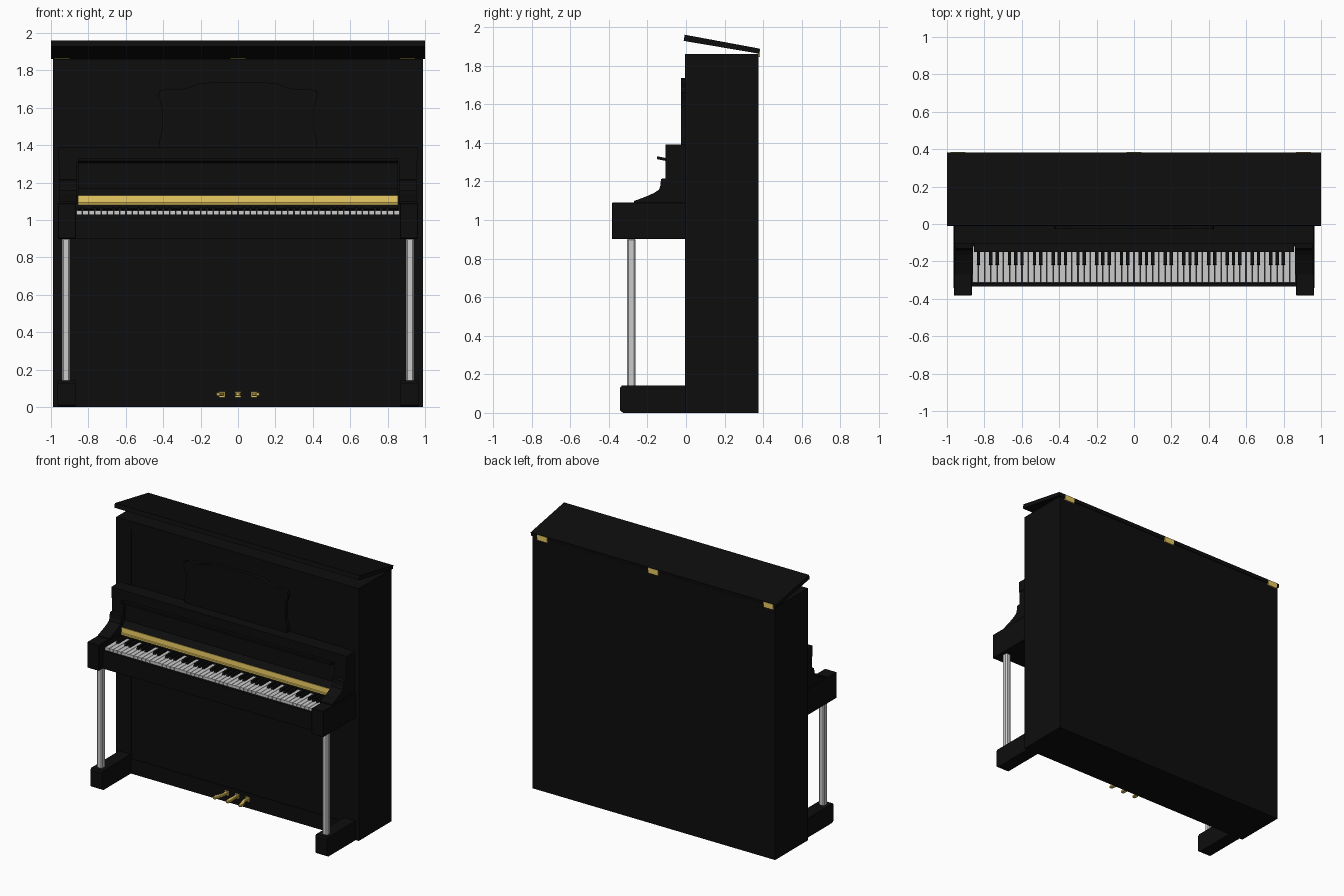
import bpy, bmesh, math
from mathutils import Vector

if "Cube" in bpy.data.objects:
    bpy.data.objects.remove(bpy.data.objects["Cube"])


def material(name, rgb):
    m = bpy.data.materials.new(name)
    m.diffuse_color = (*rgb, 1)
    m.use_nodes = True
    m.node_tree.nodes["Principled BSDF"].inputs["Base Color"].default_value = m.diffuse_color
    return m


BLACK = material("black_lacquer", (0.004, 0.004, 0.004))
GOLD = material("brass", (0.8, 0.58, 0.12))


def finish(name, bm, mat, bevel=0):
    bmesh.ops.recalc_face_normals(bm, faces=bm.faces)
    me = bpy.data.meshes.new(name)
    bm.to_mesh(me)
    bm.free()
    ob = bpy.data.objects.new(name, me)
    bpy.context.collection.objects.link(ob)
    if mat:
        me.materials.append(mat)
    if bevel:
        mod = ob.modifiers.new("bevel", 'BEVEL')
        mod.width, mod.segments = bevel, 1
    return ob


def add_prism(bm, pts, offset):
    face = bm.faces.new([bm.verts.new(p) for p in pts])
    ext = bmesh.ops.extrude_face_region(bm, geom=[face])
    verts = [v for v in ext["geom"] if isinstance(v, bmesh.types.BMVert)]
    bmesh.ops.translate(bm, verts=verts, vec=Vector(offset))


def side_profile(name, yz, x0, x1, mat=BLACK, bevel=0):
    bm = bmesh.new()
    add_prism(bm, [(x0, y, z) for y, z in yz], (x1 - x0, 0, 0))
    return finish(name, bm, mat, bevel)


def rect(y0, y1, z0, z1):
    return [(y0, z0), (y1, z0), (y1, z1), (y0, z1)]


def box(name, x0, x1, y0, y1, z0, z1, mat=BLACK, bevel=0):
    return side_profile(name, rect(y0, y1, z0, z1), x0, x1, mat, bevel)


# Case, tilted lid and trim
box("case", -0.99, 0.99, 0.0, 0.375, 0, 1.86)
side_profile("open_lid", [(-0.012, 1.928), (0.378, 1.862), (0.382, 1.888), (-0.007, 1.96)], -1, 1)
for i, x in enumerate((-0.94, 0, 0.905)):
    box(f"lid_hinge_{i}", x - 0.04, x + 0.04, 0.374, 0.384, 1.845, 1.885, GOLD)
for s in (-1, 1):
    a, b = sorted((s * 0.87, s * 0.99))
    box("front_stile", a, b, -0.006, 0.01, 0, 1.86)
box("base_board", -0.87, 0.87, -0.006, 0.01, 0, 0.11)
box("top_rail", -0.87, 0.87, -0.006, 0.01, 1.8, 1.86)

# Shaped music desk: half outline mirrored
half = [(0.42, 1.39), (0.42, 1.43), (0.405, 1.48), (0.403, 1.58), (0.41, 1.62),
        (0.427, 1.66), (0.42, 1.69), (0.38, 1.703), (0.32, 1.697), (0.26, 1.71),
        (0.21, 1.73), (0.12, 1.737)]
outline = half + [(-x, z) for x, z in reversed(half)]
bm = bmesh.new()
add_prism(bm, [(x, -0.026, z) for x, z in outline], (0, 0.03, 0))
finish("music_desk", bm, BLACK)

# Shelf above the keys, fallboard, lip and brass strip
box("desk_shelf", -0.96, 0.96, -0.105, 0.005, 1.31, 1.39)
side_profile("fallboard", [(0, 1.03), (-0.135, 1.06), (-0.135, 1.13), (-0.095, 1.17),
                           (-0.09, 1.31), (0, 1.31)], -0.855, 0.855)
side_profile("fallboard_lip", [(-0.15, 1.315), (-0.1, 1.305), (-0.1, 1.32), (-0.15, 1.33)],
             -0.855, 0.855)
side_profile("brass_strip", [(-0.145, 1.08), (-0.12, 1.08), (-0.12, 1.132), (-0.137, 1.132),
                             (-0.139, 1.095), (-0.145, 1.092)], -0.855, 0.855, GOLD)

# Key bed and key slip
box("key_bed", -0.87, 0.87, -0.315, 0.005, 0.9, 1.02)
box("key_slip", -0.87, 0.87, -0.335, -0.315, 0.9, 1.03)

# Keys: 52 white and 36 black, starting on A
white, black = bmesh.new(), bmesh.new()
pitch = 1.73 / 52
for i in range(52):
    x = -0.865 + i * pitch
    add_prism(white, [(x + 0.0015, y, z) for y, z in rect(-0.314, -0.118, 1.015, 1.05)],
              (pitch - 0.003, 0, 0))
    if i % 7 in (0, 2, 3, 5, 6) and i < 51:
        prof = [(-0.222, 1.045), (-0.12, 1.045), (-0.12, 1.07), (-0.213, 1.07)]
        add_prism(black, [(x + pitch - 0.009, y, z) for y, z in prof], (0.018, 0, 0))
finish("white_keys", white, None)
finish("black_keys", black, BLACK)

# Arms, scrolls, legs and feet on both sides
scroll = [(0, 1.085), (-0.27, 1.085), (-0.27, 1.098), (-0.21, 1.12), (-0.165, 1.14), (-0.14, 1.157),
          (-0.132, 1.18), (-0.13, 1.213), (-0.105, 1.216), (-0.105, 1.32), (0, 1.32)]
for s, side in ((-1, "left"), (1, "right")):
    def span(a, b):
        return sorted((s * a, s * b))
    box(f"{side}_arm", *span(0.867, 0.963), -0.383, 0.005, 0.9, 1.09, bevel=0.003)
    side_profile(f"{side}_scroll", scroll, *span(0.86, 0.955))
    box(f"{side}_leg", *span(0.898, 0.941), -0.305, -0.262, 0.135, 0.905, None, 0.008)
    side_profile(f"{side}_foot", [(0.005, 0), (-0.325, 0), (-0.342, 0.012), (-0.342, 0.13),
                                  (-0.332, 0.142), (0.005, 0.142)], *span(0.87, 0.965))

# Pedals: outer two flare away from the middle
for name, s in (("left", -1), ("middle", 0), ("right", 1)):
    x = s * 0.085
    bm = bmesh.new()
    pts = [(x - 0.011, 0.01), (x + 0.011, 0.01), (x + 0.011, -0.05), (x + s * 0.018 + 0.015, -0.1),
           (x + s * 0.02 + 0.01, -0.13), (x + s * 0.02 - 0.01, -0.13),
           (x + s * 0.018 - 0.015, -0.1), (x - 0.011, -0.05)]
    add_prism(bm, [(px, py, 0.06) for px, py in pts], (0, 0, 0.018))
    finish(f"{name}_pedal", bm, GOLD, 0.003)
    box(f"{name}_pedal_mount", x - 0.016, x + 0.016, -0.015, 0.005, 0.052, 0.084, GOLD)
